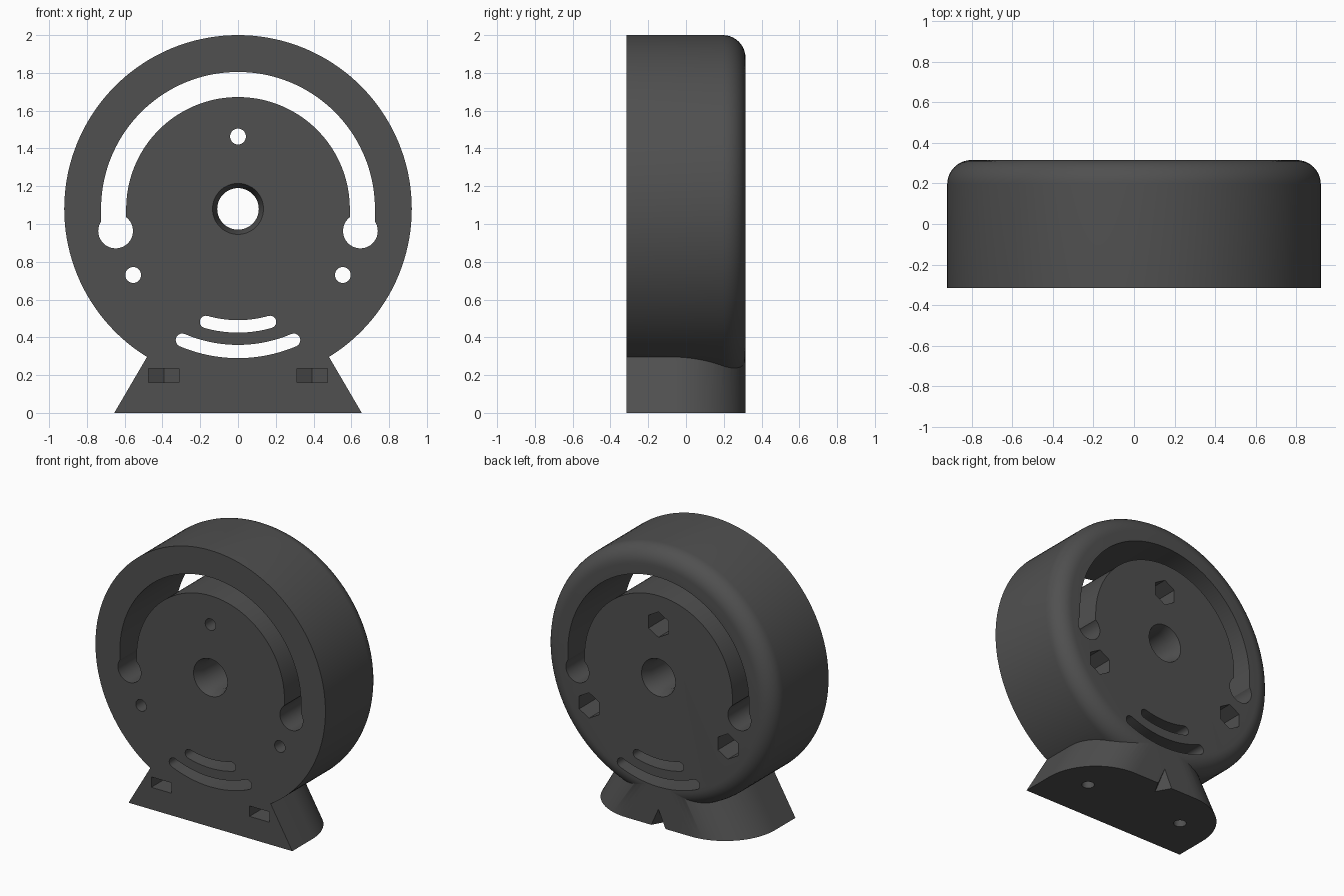
import bpy, bmesh, math
from mathutils import Vector

if "Cube" in bpy.data.objects:
    bpy.data.objects.remove(bpy.data.objects["Cube"])

CZ, R, D = 1.08, 0.92, 0.315       # disc centre height, radius, half depth
FILLET = 0.12

grey = bpy.data.materials.new("dark_grey")
grey.diffuse_color = (0.08, 0.08, 0.08, 1)
grey.use_nodes = True
grey.node_tree.nodes["Principled BSDF"].inputs["Base Color"].default_value = grey.diffuse_color


def finish(name, bm):
    bmesh.ops.recalc_face_normals(bm, faces=bm.faces)
    me = bpy.data.meshes.new(name)
    bm.to_mesh(me)
    bm.free()
    me.materials.append(grey)
    ob = bpy.data.objects.new(name, me)
    bpy.context.collection.objects.link(ob)
    return ob


def loft(name, rings):
    """Closed solid through matching rings of 3D points."""
    bm = bmesh.new()
    loops = [[bm.verts.new(p) for p in ring] for ring in rings]
    n = len(loops[0])
    for a, b in zip(loops, loops[1:]):
        for i in range(n):
            j = (i + 1) % n
            bm.faces.new((a[i], a[j], b[j], b[i]))
    bm.faces.new(loops[0])
    bm.faces.new(loops[-1])
    return finish(name, bm)


def arc(cx, cz, r, a0, a1, n):
    return [(cx + r * math.cos(math.radians(a0 + (a1 - a0) * i / n)),
             cz + r * math.sin(math.radians(a0 + (a1 - a0) * i / n))) for i in range(n + 1)]


def circle(cx, cz, r, n=48, start=0):
    return arc(cx, cz, r, start, start + 360, n)[:-1]


def prism_y(name, pts, y0=-0.5, y1=0.5):
    return loft(name, [[(x, y, z) for x, z in pts] for y in (y0, y1)])


def prism_z(name, pts, z0, z1):
    return loft(name, [[(x, y, z) for x, y in pts] for z in (z0, z1)])


def boolean(target, tool, op):
    bpy.context.view_layer.objects.active = target
    m = target.modifiers.new(op, 'BOOLEAN')
    m.operation, m.solver, m.object = op, 'EXACT', tool
    bpy.ops.object.modifier_apply(modifier=m.name)
    bpy.data.objects.remove(tool)


# Drum with a rounded back rim
steps = [(-D, R)] + [(D - FILLET + FILLET * math.sin(t), R - FILLET + FILLET * math.cos(t))
                     for t in [math.pi / 2 * i / 10 for i in range(11)]]
body = loft("drum_housing", [[(x, y, z) for x, z in circle(0, CZ, r, 144)] for y, r in steps])


# Flared foot with rounded back corners, narrowing upwards
def foot_ring(z):
    half = 0.655 - z * 0.585
    cr = 0.40
    right = arc(half - cr, D - cr, cr, 0, 90, 20)
    left = [(-x, y) for x, y in reversed(right)]
    return [(x, y, z) for x, y in [(half, -D)] + right + left + [(-half, -D)]]


boolean(body, loft("foot", [foot_ring(0), foot_ring(0.4)]), 'UNION')

cutters = []

# Large horseshoe slot with round ends
ro, ri, ze = 0.725, 0.592, 0.965
cutters.append(prism_y("horseshoe_slot", arc(0, CZ, ro, 0, 180, 72) + [(-ro, ze), (-ri, ze)]
                       + arc(0, CZ, ri, 180, 0, 72) + [(ri, ze), (ro, ze)]))
for s in (-1, 1):
    cutters.append(prism_y("slot_end", circle(s * 0.648, 0.963, 0.092)))


# Two curved slots near the bottom
def arc_slot(rad, hw, span):
    a0, a1 = 270 - span, 270 + span
    ends = [(rad * math.cos(math.radians(a)), CZ + rad * math.sin(math.radians(a))) for a in (a0, a1)]
    return (arc(0, CZ, rad + hw, a0, a1, 24) + arc(*ends[1], hw, a1, a1 + 180, 10)[1:-1]
            + arc(0, CZ, rad - hw, a1, a0, 24) + arc(*ends[0], hw, a0 + 180, a0 + 360, 10)[1:-1])


cutters.append(prism_y("lower_slot", arc_slot(0.755, 0.035, 23)))
cutters.append(prism_y("upper_slot", arc_slot(0.622, 0.033, 15.8)))

# Axle hole, tapered wider at both mouths
taper = [(-0.5, 0.135), (-D, 0.135), (-D + 0.08, 0.11), (D - 0.08, 0.11), (D, 0.135), (0.5, 0.135)]
cutters.append(loft("axle_hole", [[(x, y, z) for x, z in circle(0, CZ, r, 64)] for y, r in taper]))

# Bolt holes with hexagonal nut pockets at the back
for x, z in ((0, 1.463), (-0.555, 0.73), (0.555, 0.73)):
    cutters.append(prism_y("bolt_hole", circle(x, z, 0.042, 32)))
    cutters.append(prism_y("nut_pocket", circle(x, z, 0.092, 6, 90), D - 0.3, 0.5))

# Foot: nut slots from the front and mounting holes from below
for s in (-1, 1):
    x = s * 0.393
    cutters.append(prism_z("foot_nut_slot", [(x - 0.08, -0.5), (x + 0.08, -0.5), (x + 0.08, 0.046),
                                             (x, 0.092), (x - 0.08, 0.046)], 0.16, 0.235))
    cutters.append(prism_z("foot_hole", circle(x, 0, 0.042, 32), -0.1, 0.2))

# Small pointed notch at the back of the foot
bm = bmesh.new()
for p in ((-0.08, 0.34, -0.02), (0.08, 0.34, -0.02), (0, 0.34, 0.16), (0, 0.2, -0.02)):
    bm.verts.new(p)
bmesh.ops.convex_hull(bm, input=bm.verts)
cutters.append(finish("notch", bm))

for c in cutters:
    boolean(body, c, 'DIFFERENCE')

# Smooth curved walls, crisp edges
bpy.ops.object.select_all(action='DESELECT')
body.select_set(True)
bpy.context.view_layer.objects.active = body
bpy.ops.object.shade_smooth_by_angle(angle=math.radians(30))
